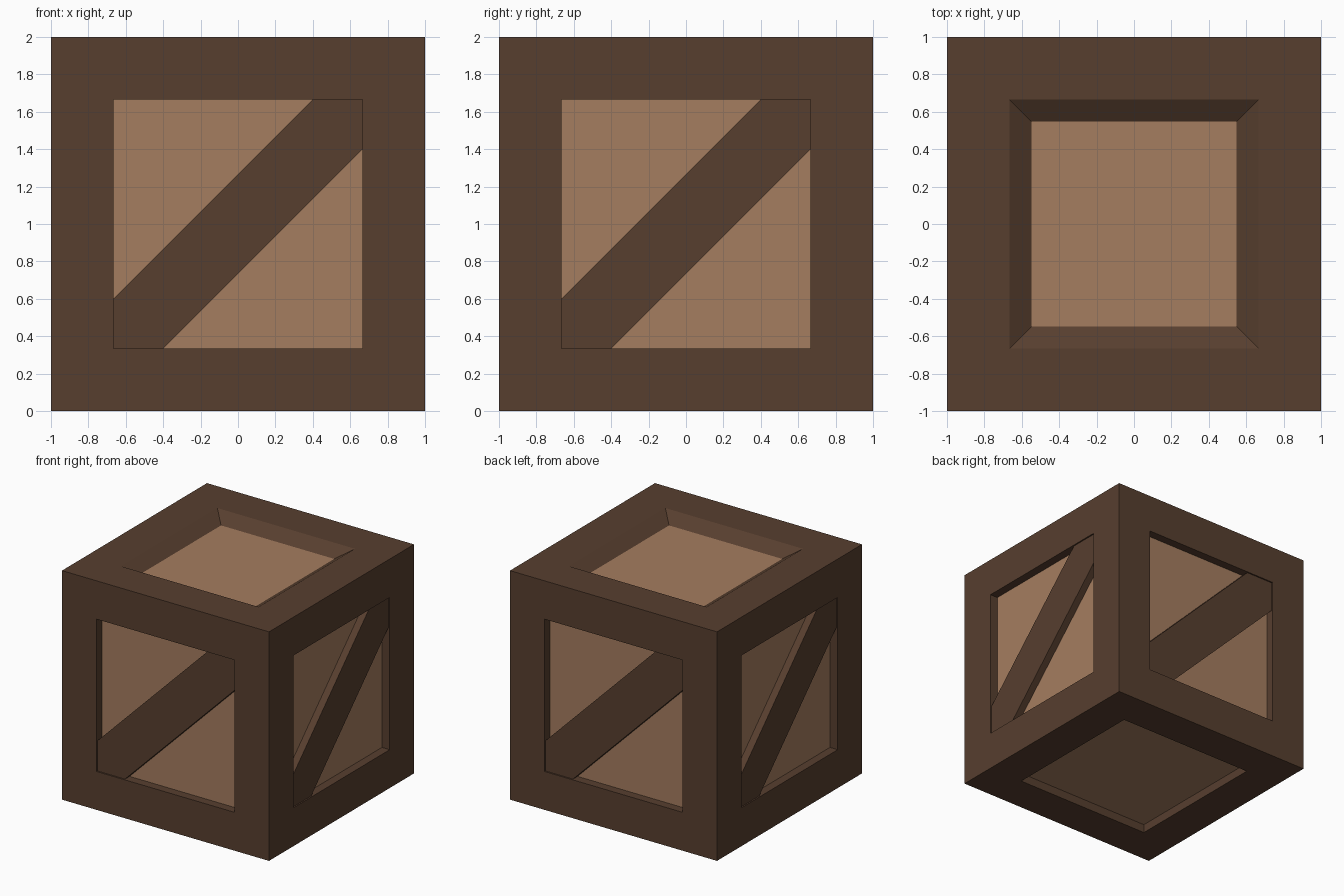
import bpy, bmesh
from math import pi
from mathutils import Matrix, Vector

if "Cube" in bpy.data.objects:
    bpy.data.objects.remove(bpy.data.objects["Cube"])

OPEN = 0.665      # half width of each recessed opening
DEPTH = 0.075     # recess depth
TOP_FLOOR = 0.547 # half width of the bevelled top panel
BRACE_SET = 0.012 # brace sits just below the frame face


def material(name, rgb):
    m = bpy.data.materials.new(name)
    m.diffuse_color = (*rgb, 1)
    m.use_nodes = True
    m.node_tree.nodes["Principled BSDF"].inputs["Base Color"].default_value = m.diffuse_color
    return m


dark = material("dark_wood", (0.096, 0.049, 0.028))
light = material("light_wood", (0.375, 0.205, 0.115))


def add_object(name, bm, mats):
    mesh = bpy.data.meshes.new(name)
    bm.to_mesh(mesh)
    bm.free()
    for m in mats:
        mesh.materials.append(m)
    ob = bpy.data.objects.new(name, mesh)
    bpy.context.collection.objects.link(ob)
    return ob


# Crate body: cube with a framed, sunken panel on every face
bm = bmesh.new()
bmesh.ops.create_cube(bm, size=2, matrix=Matrix.Translation((0, 0, 1)))
panels = list(bm.faces)
bmesh.ops.inset_individual(bm, faces=panels, thickness=1 - OPEN, depth=0,
                           use_even_offset=True)
panels = bmesh.ops.extrude_discrete_faces(bm, faces=panels)["faces"]
bm.normal_update()
moves = [(f, f.normal.copy()) for f in panels]
for f, n in moves:
    f.material_index = 1
    bmesh.ops.translate(bm, verts=f.verts, vec=-n * DEPTH)
    if n.z > 0.5:  # only the top recess has sloping walls
        s = TOP_FLOOR / OPEN
        bmesh.ops.scale(bm, verts=f.verts, vec=(s, s, 1))
add_object("crate_body", bm, [dark, light])

# Diagonal braces: one hexagonal board per side, turned around z
a, b = OPEN, 0.4
profile = [(-a, -a), (-b, -a), (a, b), (a, a), (b, a), (-a, -b)]
for i, side in enumerate(("front", "right", "back", "left")):
    bm = bmesh.new()
    face = bm.faces.new([bm.verts.new((x, -1 + BRACE_SET, z + 1)) for x, z in profile])
    back = bmesh.ops.extrude_face_region(bm, geom=[face], use_keep_orig=True)["geom"]
    bmesh.ops.translate(bm, vec=Vector((0, DEPTH - BRACE_SET, 0)),
                        verts=[v for v in back if isinstance(v, bmesh.types.BMVert)])
    bmesh.ops.rotate(bm, verts=bm.verts, matrix=Matrix.Rotation(i * pi / 2, 3, 'Z'))
    bmesh.ops.recalc_face_normals(bm, faces=bm.faces)
    add_object(side + "_diagonal_brace", bm, [dark])
